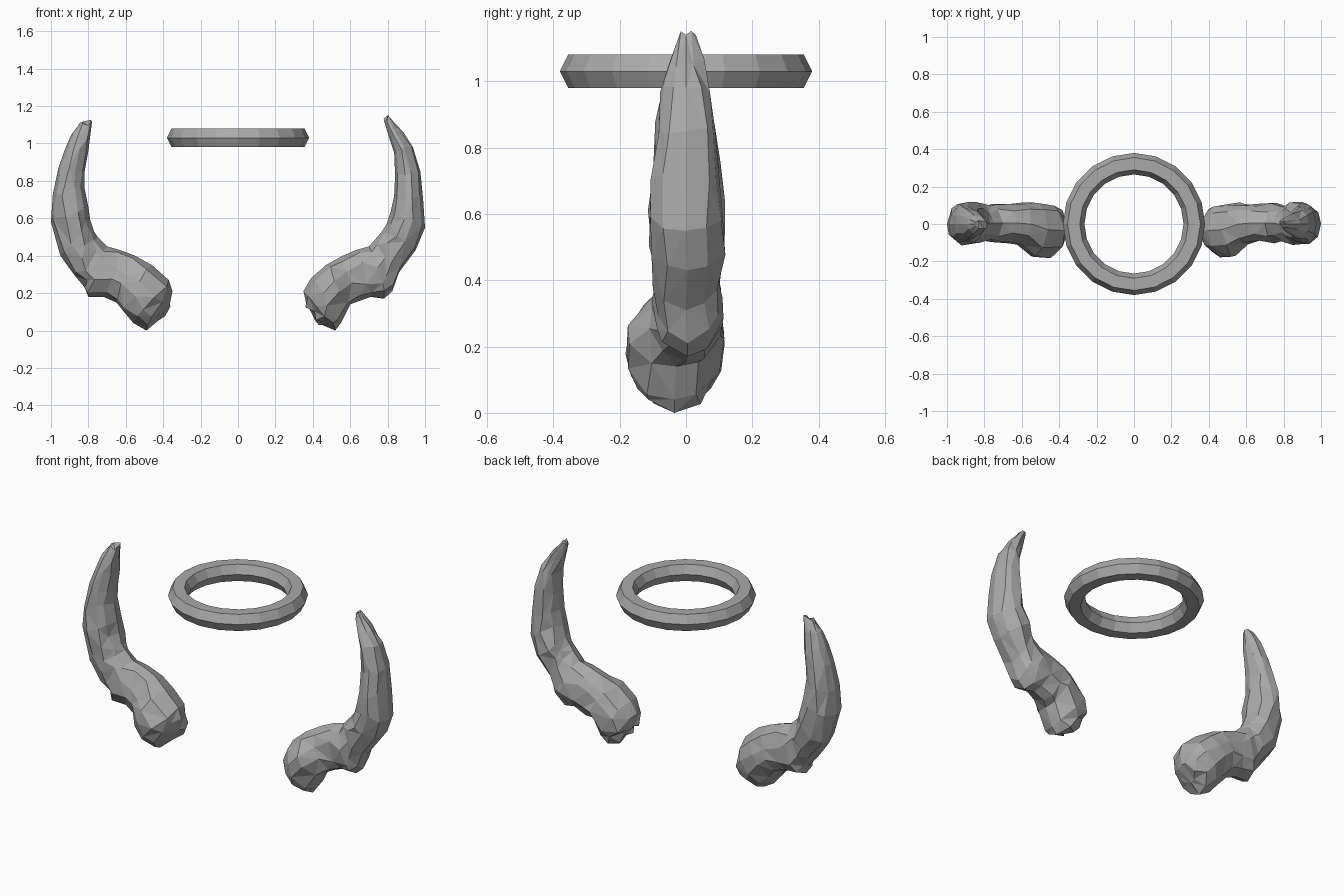
import bpy, bmesh, math, random
from mathutils import Vector

if "Cube" in bpy.data.objects:
    bpy.data.objects.remove(bpy.data.objects["Cube"])

random.seed(4)
grey = bpy.data.materials.new("plain grey")
grey.diffuse_color = (0.4, 0.4, 0.4, 1)
grey.use_nodes = True
grey.node_tree.nodes["Principled BSDF"].inputs["Base Color"].default_value = grey.diffuse_color


def make_object(name, bm):
    bmesh.ops.recalc_face_normals(bm, faces=bm.faces)
    mesh = bpy.data.meshes.new(name)
    bm.to_mesh(mesh)
    bm.free()
    mesh.materials.append(grey)
    obj = bpy.data.objects.new(name, mesh)
    bpy.context.collection.objects.link(obj)
    return obj


def bridge(bm, a, b):
    n = len(a)
    for i in range(n):
        j = (i + 1) % n
        bm.faces.new((a[i], a[j], b[j], b[i]))


# Floating ring: six-sided profile (radius, height) turned round z
profile = [(0.38, 1.03), (0.355, 1.08), (0.29, 1.08),
           (0.265, 1.03), (0.29, 0.98), (0.355, 0.98)]
SIDES = 20
bm = bmesh.new()
loops = []
for k in range(SIDES):
    a = 2 * math.pi * k / SIDES
    loops.append([bm.verts.new((r * math.cos(a), r * math.sin(a), z)) for r, z in profile])
for k in range(SIDES):
    bridge(bm, loops[k], loops[(k + 1) % SIDES])
make_object("floating_ring", bm)

# Depth of each horn section, base to tip: (y centre, y half width)
depth = [(-.03, .07), (-.035, .115), (-.035, .145), (-.03, .145), (0, .115), (.005, .105),
         (.005, .105), (.005, .10), (0, .105), (.005, .115), (0, .115), (0, .105),
         (0, .09), (0, .075), (0, .053), (0, .025)]

# Horn sections seen from the front: inner x, z and outer x, z
right = [(.365, .14, .45, .03), (.35, .21, .52, .01), (.39, .28, .55, .04), (.47, .35, .60, .14),
         (.56, .40, .64, .155), (.63, .43, .71, .18), (.70, .45, .78, .17), (.745, .50, .825, .21),
         (.77, .53, .86, .31), (.795, .57, .95, .43), (.815, .63, 1.0, .55), (.835, .72, .99, .70),
         (.84, .83, .975, .85), (.835, .95, .935, .98), (.805, 1.04, .885, 1.06),
         (.78, 1.125, .81, 1.14)]
left = [(.365, .14, .43, .05), (.35, .21, .49, .01), (.37, .27, .56, .04), (.46, .35, .61, .10),
        (.55, .40, .65, .15), (.63, .43, .72, .18), (.70, .45, .80, .18), (.75, .50, .82, .23),
        (.77, .53, .87, .29), (.79, .59, .95, .40), (.80, .66, 1.0, .58), (.82, .76, .99, .73),
        (.82, .85, .96, .87), (.80, .96, .925, .97), (.79, 1.04, .89, 1.05),
        (.78, 1.12, .85, 1.10)]


def horn(name, sections, side, n=10):
    bm = bmesh.new()
    rings = []
    for (ix, iz, ox, oz), (yc, hy) in zip(sections, depth):
        inner, outer = Vector((ix, yc, iz)), Vector((ox, yc, oz))
        mid, half = (inner + outer) / 2, (outer - inner) / 2
        along = Vector((-half.z, 0, half.x)).normalized()
        ring = []
        for i in range(n):
            # uneven, chiselled outline; the two profile points stay put
            fixed = i in (0, n // 2)
            a = 2 * math.pi * (i + (0 if fixed else random.uniform(-.25, .25))) / n
            p = mid + half * math.cos(a) + Vector((0, hy * math.sin(a), 0))
            if not fixed:
                p += along * random.uniform(-.018, .018)
                p.y += random.uniform(-.006, .006)
            ring.append(bm.verts.new((side * p.x, p.y, max(p.z, .005))))
        rings.append(ring)
    for a, b in zip(rings, rings[1:]):
        bridge(bm, a, b)
    bm.faces.new(rings[0])
    bm.faces.new(rings[-1])
    bmesh.ops.triangulate(bm, faces=bm.faces[:], quad_method='SHORT_EDGE')
    for v in bm.verts:
        if v.co.z < .012:
            v.co.z = 0
    make_object(name, bm)


horn("right_horn", right, 1)
horn("left_horn", left, -1)
